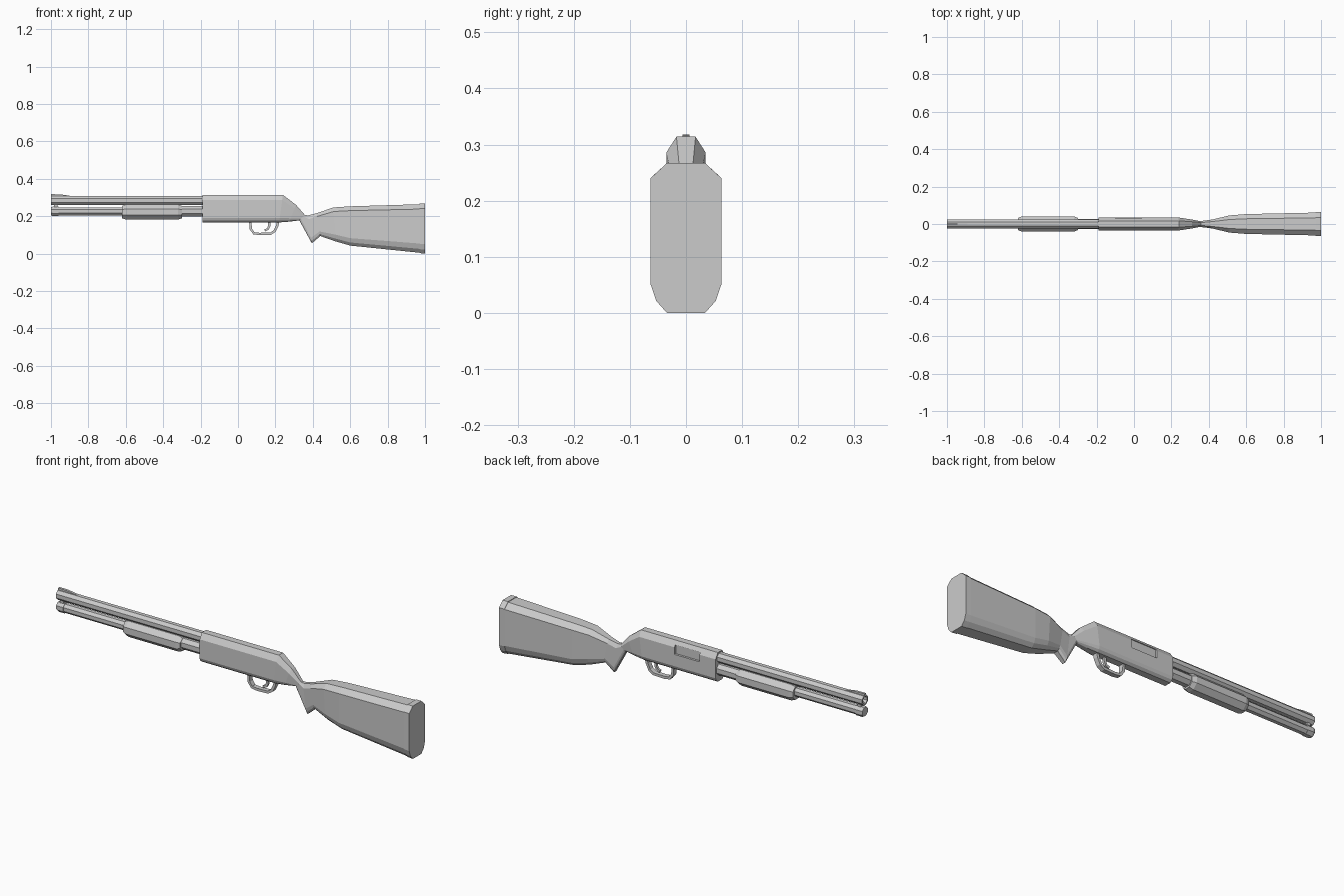
import bpy, bmesh, math
from mathutils import Vector

if "Cube" in bpy.data.objects:
    bpy.data.objects.remove(bpy.data.objects["Cube"])


def finish(name, bm):
    bmesh.ops.recalc_face_normals(bm, faces=bm.faces)
    me = bpy.data.meshes.new(name)
    bm.to_mesh(me)
    bm.free()
    ob = bpy.data.objects.new(name, me)
    bpy.context.collection.objects.link(ob)
    return ob


def loft(name, rings):
    """Skin a list of equal-sized point rings and cap both ends."""
    bm = bmesh.new()
    vs = [[bm.verts.new(p) for p in r] for r in rings]
    n = len(vs[0])
    for a, b in zip(vs, vs[1:]):
        for i in range(n):
            j = (i + 1) % n
            bm.faces.new((a[i], a[j], b[j], b[i]))
    bm.faces.new(vs[0])
    bm.faces.new(vs[-1])
    return finish(name, bm)


def tube(name, z, stations, n=8):
    """Faceted tube along x from (x, radius) stations."""
    k = 1 / math.cos(math.pi / n)
    ang = [(i + 0.5) * 2 * math.pi / n for i in range(n)]
    return loft(name, [[(x, r * k * math.cos(a), z + r * k * math.sin(a)) for a in ang]
                       for x, r in stations])


def section(top, bottom, w, tw, up, lo):
    """Ten-sided chamfered section between a top and a bottom point (x, z)."""
    half = [(tw, 0), (w, up), (w, 1 - lo), (w * 0.84, 1 - lo * 0.42), (tw, 1)]
    at = lambda y, t: (top[0] + (bottom[0] - top[0]) * t, y, top[1] + (bottom[1] - top[1]) * t)
    return [at(y, t) for y, t in half] + [at(-y, t) for y, t in reversed(half)]


def strip(name, path, thick, width):
    """Rectangular bar following a path in the xz plane."""
    pts = [Vector(p) for p in path]
    rings = []
    for i, p in enumerate(pts):
        d = (pts[min(i + 1, len(pts) - 1)] - pts[max(i - 1, 0)]).normalized()
        nrm = Vector((-d.y, d.x)) * thick / 2
        a, b = p + nrm, p - nrm
        h = width / 2
        rings.append([(a.x, -h, a.y), (a.x, h, a.y), (b.x, h, b.y), (b.x, -h, b.y)])
    return loft(name, rings)


def box(name, lo, hi):
    return loft(name, [[(x, lo[1], lo[2]), (x, hi[1], lo[2]), (x, hi[1], hi[2]), (x, lo[1], hi[2])]
                       for x in (lo[0], hi[0])])


# Barrel with open bore, magazine tube with end cap, sliding pump
tube("barrel", 0.284, [(-0.92, 0.017), (-1.0, 0.017), (-1.0, 0.024), (-0.18, 0.024)])
tube("magazine_tube", 0.226, [(-1.0, 0.022), (-0.99, 0.025), (-0.96, 0.025), (-0.96, 0.022),
                              (-0.32, 0.022), (-0.32, 0.028), (-0.18, 0.028)])
tube("pump", 0.222, [(-0.62, 0.033), (-0.60, 0.04), (-0.32, 0.04), (-0.30, 0.033)])
box("barrel_clamp", (-0.985, -0.012, 0.24), (-0.965, 0.012, 0.27))

# Front sight
sight = [(-1.0, 0.303), (-1.0, 0.318), (-0.95, 0.317), (-0.89, 0.308), (-0.89, 0.303)]
loft("front_sight", [[(x, y, z) for x, z in sight] for y in (-0.006, 0.006)])

# Receiver tapering into the neck
neck = section((0.358, 0.206), (0.328, 0.178), 0.016, 0.008, 0.25, 0.3)
receiver = loft("receiver", [
    section((-0.19, 0.314), (-0.19, 0.167), 0.035, 0.017, 0.19, 0.16),
    section((0.24, 0.314), (0.22, 0.167), 0.035, 0.017, 0.19, 0.16),
    section((0.31, 0.261), (0.275, 0.171), 0.025, 0.012, 0.22, 0.2),
    neck])

# Ejection port on the +y side
cutter = box("port_cutter", (-0.10, 0.024, 0.250), (0.04, 0.08, 0.296))
cutter.hide_render = True
cutter.hide_set(True)
mod = receiver.modifiers.new("port", "BOOLEAN")
mod.operation = "DIFFERENCE"
mod.solver = "EXACT"
mod.object = cutter

# Stock with grip heel, then the butt plate
stations = [
    ((0.375, 0.205), (0.395, 0.055), 0.018, 0.009, 0.14, 0.2),
    ((0.42, 0.216), (0.44, 0.094), 0.025, 0.013, 0.14, 0.2),
    ((0.51, 0.247), (0.52, 0.066), 0.046, 0.024, 0.12, 0.2),
    ((0.60, 0.253), (0.60, 0.043), 0.053, 0.028, 0.11, 0.19),
    ((0.97, 0.264), (0.97, 0.005), 0.061, 0.033, 0.10, 0.19)]
loft("stock", [neck] + [section(*s) for s in stations])
loft("butt_plate", [section((x, 0.267), (x, z), 0.063, 0.034, 0.10, 0.19)
                    for x, z in ((0.97, 0.003), (1.0, 0.0))])

# Trigger guard and trigger
strip("trigger_guard", [(0.066, 0.172), (0.068, 0.132), (0.085, 0.109), (0.115, 0.105),
                        (0.175, 0.107), (0.196, 0.121), (0.21, 0.15), (0.215, 0.172)],
      0.013, 0.024)
strip("trigger", [(0.167, 0.172), (0.167, 0.148), (0.16, 0.132), (0.143, 0.124)], 0.012, 0.012)
